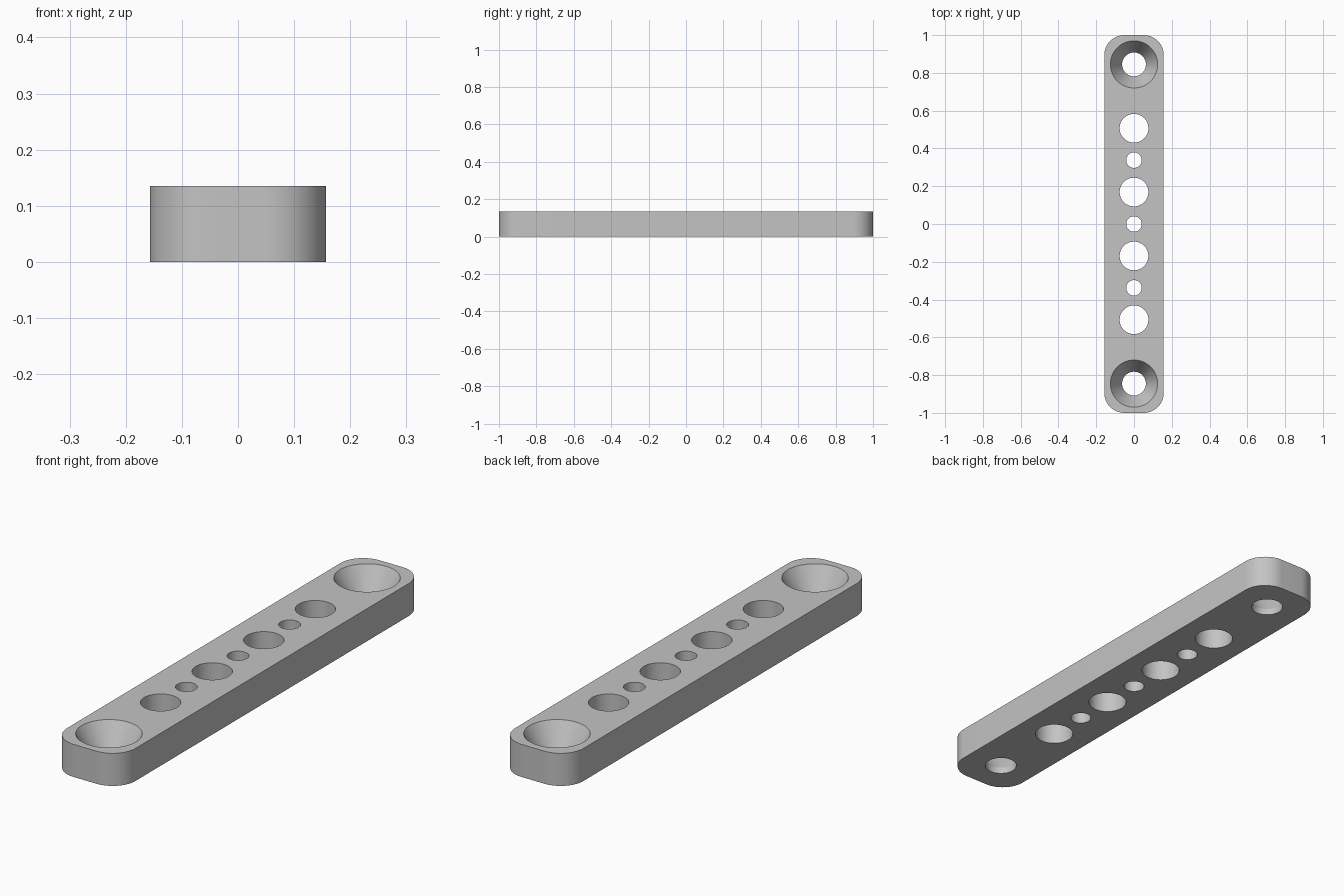
import bpy
import bmesh
from math import cos, sin, pi, radians

if "Cube" in bpy.data.objects:
    bpy.data.objects.remove(bpy.data.objects["Cube"], do_unlink=True)

HALF_W, HALF_L, HEIGHT, CORNER = 0.157, 1.0, 0.135, 0.105
PITCH = 0.338           # spacing between holes of the same size
SINK_BOTTOM = 0.027     # height where the countersink cone begins
SEGS = 64

grey = bpy.data.materials.new("neutral grey")
grey.use_nodes = True
colour = (0.55, 0.55, 0.55, 1)
grey.diffuse_color = colour
grey.node_tree.nodes["Principled BSDF"].inputs["Base Color"].default_value = colour


def make_object(name, bm):
    bmesh.ops.recalc_face_normals(bm, faces=bm.faces)
    mesh = bpy.data.meshes.new(name)
    bm.to_mesh(mesh)
    bm.free()
    mesh.materials.append(grey)
    obj = bpy.data.objects.new(name, mesh)
    bpy.context.collection.objects.link(obj)
    return obj


def loft(bm, rings):
    """Closed solid through a stack of equal-length rings of points."""
    loops = [[bm.verts.new(p) for p in ring] for ring in rings]
    count = len(loops[0])
    for low, high in zip(loops, loops[1:]):
        for i in range(count):
            j = (i + 1) % count
            bm.faces.new((low[i], low[j], high[j], high[i]))
    bm.faces.new(loops[0][::-1])
    bm.faces.new(loops[-1])


def add_hole(bm, y, profile):
    """Turned cutter at y from (radius, height) pairs."""
    loft(bm, [[(r * cos(2 * pi * i / SEGS), y + r * sin(2 * pi * i / SEGS), z)
               for i in range(SEGS)] for r, z in profile])


# Bar with rounded corners
outline = []
for quarter, (sx, sy) in enumerate([(1, 1), (-1, 1), (-1, -1), (1, -1)]):
    for step in range(17):
        a = (quarter + step / 16) * pi / 2
        outline.append((sx * (HALF_W - CORNER) + CORNER * cos(a),
                        sy * (HALF_L - CORNER) + CORNER * sin(a)))
bm = bmesh.new()
loft(bm, [[(x, y, z) for x, y in outline] for z in (0, HEIGHT)])
bar = make_object("mounting_bar", bm)

# Cutters: large and small through holes, countersunk screw holes at the ends
bm = bmesh.new()
below, above = -0.05, HEIGHT + 0.05
for k in (-1.5, -0.5, 0.5, 1.5):
    add_hole(bm, k * PITCH, [(0.076, below), (0.076, above)])
for k in (-1, 0, 1):
    add_hole(bm, k * PITCH, [(0.041, below), (0.041, above)])
for k in (-2.5, 2.5):
    add_hole(bm, k * PITCH, [(0.063, below), (0.063, SINK_BOTTOM),
                             (0.125, HEIGHT), (0.125, above)])
cutter = make_object("hole_cutter", bm)
cutter.hide_render = True

# Cut the holes and keep only the finished bar
cut = bar.modifiers.new("holes", "BOOLEAN")
cut.operation = "DIFFERENCE"
cut.solver = "EXACT"
cut.object = cutter
bpy.context.view_layer.update()
finished = bpy.data.meshes.new_from_object(
    bar.evaluated_get(bpy.context.evaluated_depsgraph_get()))
bar.modifiers.clear()
bar.data = finished
bpy.data.objects.remove(cutter, do_unlink=True)

# Smooth round walls with crisp rims
bpy.ops.object.select_all(action="DESELECT")
bar.select_set(True)
bpy.context.view_layer.objects.active = bar
bpy.ops.object.shade_smooth_by_angle(angle=radians(22))
